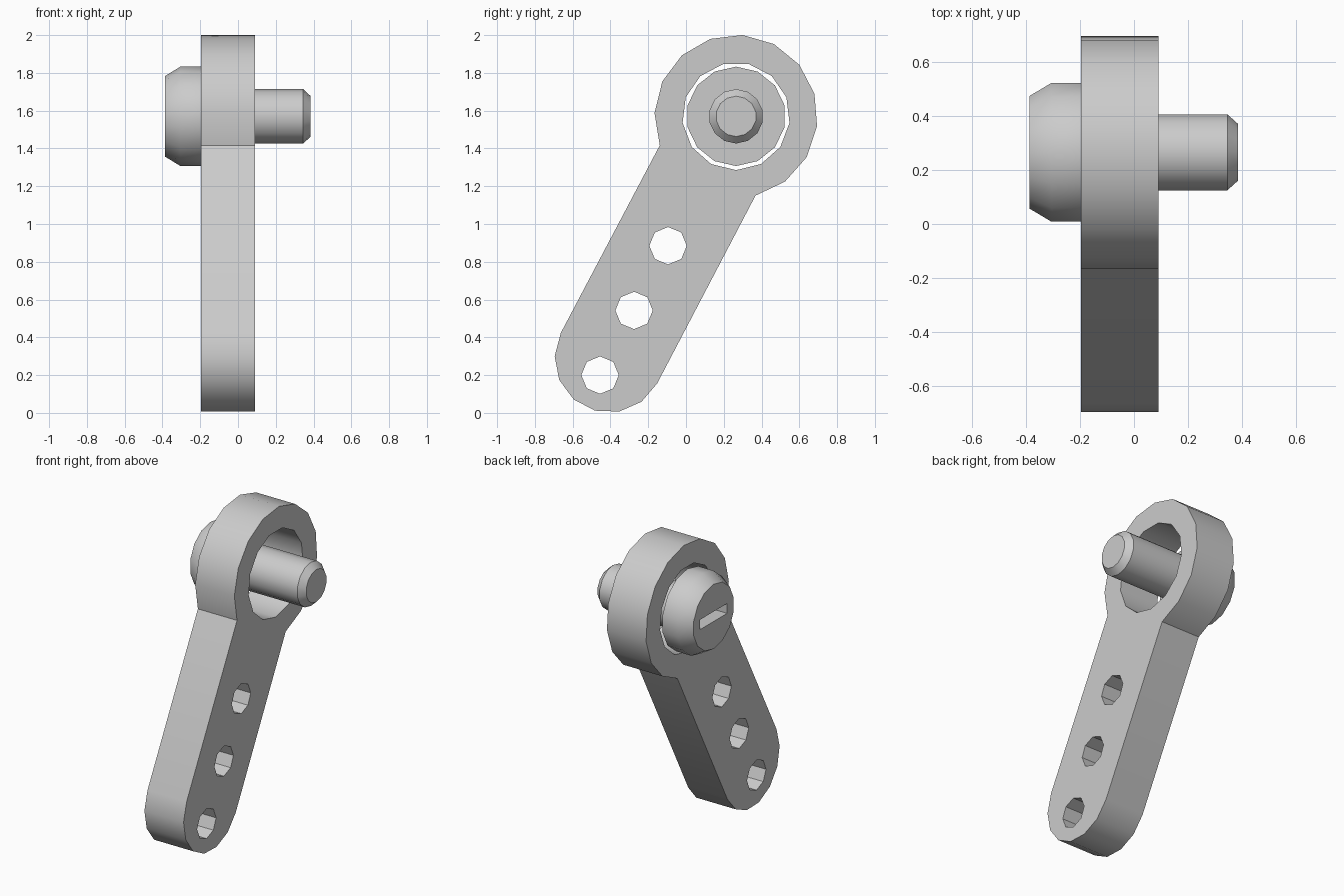
import bpy, bmesh
from math import radians, sin, cos

cube = bpy.data.objects.get("Cube")
if cube:
    bpy.data.objects.remove(cube, do_unlink=True)

grey = bpy.data.materials.new("plain grey")
grey.use_nodes = True
COLOUR = (0.6, 0.6, 0.6, 1)
grey.diffuse_color = COLOUR
grey.node_tree.nodes["Principled BSDF"].inputs["Base Color"].default_value = COLOUR

HUB = (0.265, 1.57)        # y, z of the ring and bolt axis
FOOT = (-0.4075, 0.29)     # y, z of the rounded lower end
AXIS = 62.3                # lean of the arm in degrees
BACK, FACE = -0.195, 0.09  # x limits of the arm


def arc(centre, radius, start, sweep, steps):
    """Points on an arc in the y-z plane, both ends included."""
    angles = [radians(start + sweep * i / steps) for i in range(steps + 1)]
    return [(centre[0] + radius * cos(a), centre[1] + radius * sin(a)) for a in angles]


def circle(centre, radius, sides, start=90):
    return arc(centre, radius, start, 360, sides)[:-1]


def finish(name, bm):
    bmesh.ops.recalc_face_normals(bm, faces=bm.faces)
    mesh = bpy.data.meshes.new(name)
    bm.to_mesh(mesh)
    bm.free()
    mesh.materials.append(grey)
    obj = bpy.data.objects.new(name, mesh)
    bpy.context.collection.objects.link(obj)
    return obj


def smooth(obj):
    bpy.ops.object.select_all(action="DESELECT")
    obj.select_set(True)
    bpy.context.view_layer.objects.active = obj
    bpy.ops.object.shade_smooth_by_angle(angle=radians(34))


def plate(name, loops):
    """Extrude an outline with holes along x."""
    bm = bmesh.new()
    edges = []
    for loop in loops:
        verts = [bm.verts.new((BACK, y, z)) for y, z in loop]
        edges += [bm.edges.new((verts[i - 1], verts[i])) for i in range(len(verts))]
    bmesh.ops.triangle_fill(bm, edges=edges, use_beauty=True)
    extruded = bmesh.ops.extrude_face_region(bm, geom=bm.faces[:], use_keep_orig=True)
    moved = [v for v in extruded["geom"] if isinstance(v, bmesh.types.BMVert)]
    bmesh.ops.translate(bm, verts=moved, vec=(FACE - BACK, 0, 0))
    return finish(name, bm)


def turned(name, profile, sides=14):
    """Closed round part about the hub axis from (x, radius) pairs."""
    bm = bmesh.new()
    rings = [[bm.verts.new((x, y, z)) for y, z in circle(HUB, r, sides)] for x, r in profile]
    for a, b in zip(rings, rings[1:]):
        for i in range(sides):
            bm.faces.new((a[i - 1], a[i], b[i], b[i - 1]))
    bm.faces.new(rings[0])
    bm.faces.new(rings[-1])
    return finish(name, bm)


# Arm with a ring at the top, a rounded foot and three holes
outline = arc(HUB, 0.432, AXIS - 138.5, 277, 12) + arc(FOOT, 0.288, AXIS + 90, 180, 7)
holes = [circle((-0.455 + 0.18 * i, 0.2 + 0.3425 * i), 0.099, 8) for i in range(3)]
arm = plate("arm", [outline, circle(HUB, 0.285, 13, 270)] + holes)
smooth(arm)

# Bolt head with a chamfered rim
head = turned("bolt_head", [(BACK, 0.263), (-0.305, 0.263), (-0.387, 0.213)])

# Screwdriver slot cut across the head
bpy.ops.mesh.primitive_cube_add(size=1, location=(-0.387, *HUB))
cutter = bpy.context.object
cutter.name = "slot_cutter"
cutter.scale = (0.16, 0.28, 0.065)
cutter.hide_render = True
bpy.context.view_layer.update()
cut = head.modifiers.new("slot", "BOOLEAN")
cut.operation = "DIFFERENCE"
cut.solver = "EXACT"
cut.object = cutter
bpy.context.view_layer.objects.active = head
bpy.ops.object.modifier_apply(modifier=cut.name)
bpy.data.objects.remove(cutter, do_unlink=True)
smooth(head)

# Pin passing through the ring, with a chamfered tip
pin = turned("pin", [(BACK - 0.02, 0.144), (0.345, 0.144), (0.385, 0.107)])
smooth(pin)
